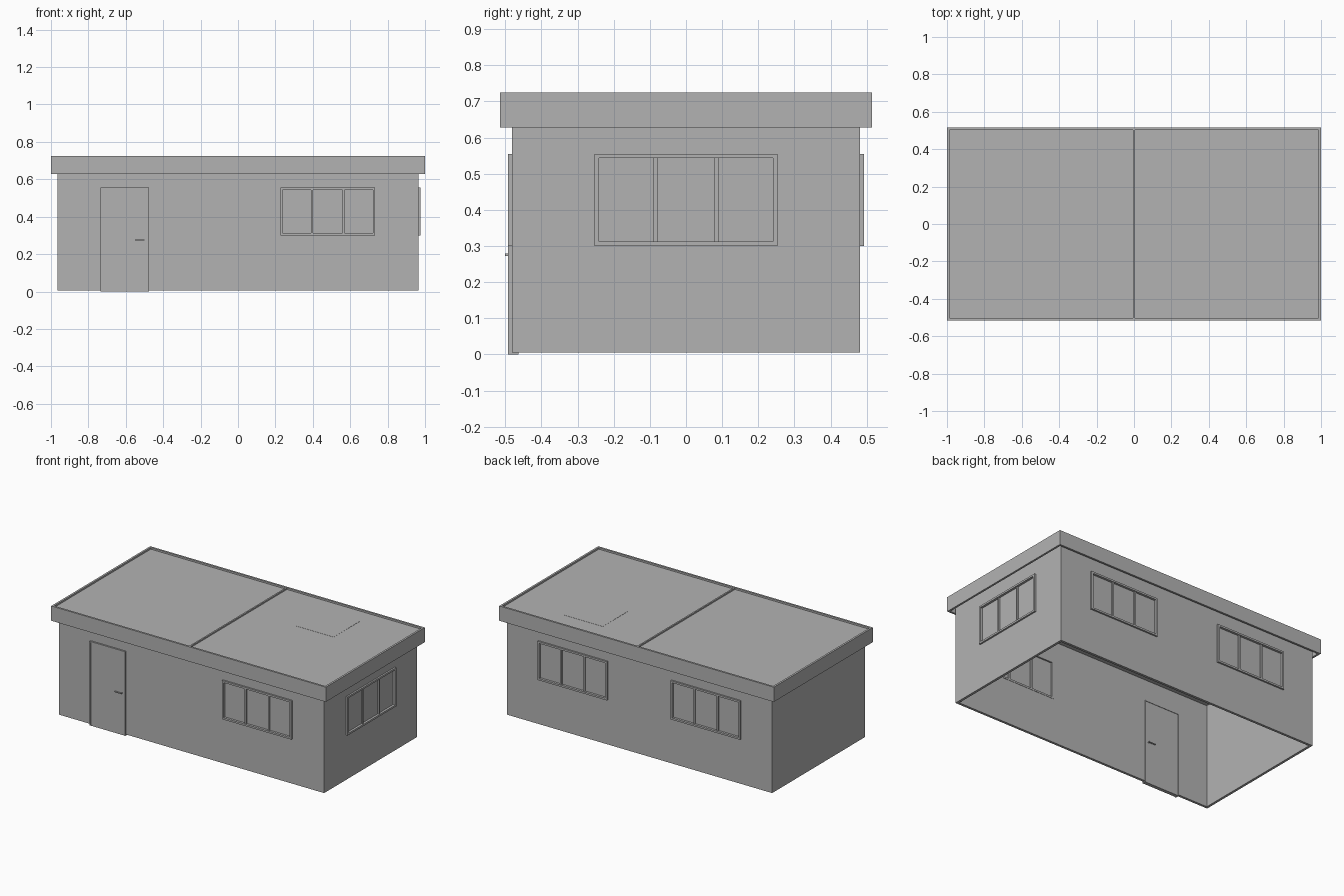
import bpy, bmesh
from math import pi
from mathutils import Matrix, Vector

if "Cube" in bpy.data.objects:
    bpy.data.objects.remove(bpy.data.objects["Cube"])

grey = bpy.data.materials.new("plain_grey")
grey.use_nodes = True
colour = (0.45, 0.45, 0.45, 1)
grey.diffuse_color = colour
grey.node_tree.nodes["Principled BSDF"].inputs["Base Color"].default_value = colour


def add_box(bm, lo, hi):
    """Add an axis-aligned box between two corners."""
    lo, hi = Vector(lo), Vector(hi)
    place = Matrix.Translation((lo + hi) / 2) @ Matrix.Diagonal((*(hi - lo), 1))
    bmesh.ops.create_cube(bm, size=1, matrix=place)


def build(name, boxes, location=(0, 0, 0), turn=0):
    """Make one object out of a list of boxes."""
    bm = bmesh.new()
    for lo, hi in boxes:
        add_box(bm, lo, hi)
    mesh = bpy.data.meshes.new(name)
    bm.to_mesh(mesh)
    bm.free()
    mesh.materials.append(grey)
    ob = bpy.data.objects.new(name, mesh)
    ob.matrix_world = Matrix.Translation(location) @ Matrix.Rotation(turn, 4, "Z")
    bpy.context.collection.objects.link(ob)
    return ob


def cut(target, cutter):
    """Subtract a cutter from the target and discard it."""
    mod = target.modifiers.new("opening", "BOOLEAN")
    mod.operation, mod.solver, mod.object = "DIFFERENCE", "EXACT", cutter
    bpy.context.view_layer.update()
    bpy.context.view_layer.objects.active = target
    bpy.ops.object.modifier_apply(modifier=mod.name)
    bpy.data.objects.remove(cutter)


def ring(w, d, t, z0, z1):
    """Four boxes around a rectangle of half width w and half depth d."""
    return [((-w, -d, z0), (w, -d + t, z1)), ((-w, d - t, z0), (w, d, z1)),
            ((-w, -d + t, z0), (-w + t, d - t, z1)),
            ((w - t, -d + t, z0), (w, d - t, z1))]


W, D, T = 0.965, 0.482, 0.016       # half width, half depth and thickness of walls
DECK = 0.714

# Walls: a shell open at the bottom
walls = build("walls", [((-W, -D, 0.006), (W, D, 0.7))])
cut(walls, build("room_cutter", [((-W + T, -D + T, -0.1), (W - T, D - T, 0.69))]))

# Windows: frame, two mullions and recessed panes, facing -y before turning
HALF, LOW, HIGH, RIM = 0.253, 0.3, 0.555, 0.012
OUT, IN = -0.011, T + 0.002


def window(name, location, turn):
    cut(walls, build("opening", [((-HALF + 0.005, -0.1, LOW + 0.005),
                                  (HALF - 0.005, 0.1, HIGH - 0.005))], location, turn))
    frame = [((-HALF, OUT, LOW), (HALF, IN, LOW + RIM)),
             ((-HALF, OUT, HIGH - RIM), (HALF, IN, HIGH))]
    for s in (-1, 1):
        x = s * (HALF - RIM / 2)
        frame.append(((x - RIM / 2, OUT, LOW + RIM), (x + RIM / 2, IN, HIGH - RIM)))
        x = s * HALF / 3
        frame.append(((x - 0.005, OUT + 0.005, LOW + RIM), (x + 0.005, IN, HIGH - RIM)))
    build(name + "_frame", frame, location, turn)
    build(name + "_panes", [((-HALF + RIM, 0.004, LOW + RIM),
                             (HALF - RIM, 0.008, HIGH - RIM))], location, turn)


window("front_window", (0.48, -D, 0), 0)
window("side_window", (W, 0, 0), pi / 2)
window("back_left_window", (0.485, D, 0), pi)
window("back_right_window", (-0.485, D, 0), pi)

# Door with a thin frame and a lever handle on both faces
L, R, TOP, F = -0.735, -0.477, 0.555, 0.006
cut(walls, build("opening", [((L + 0.002, -D - 0.1, -0.1), (R - 0.002, -D + 0.1, TOP - 0.002))]))
front, back = -D - 0.011, -D + T + 0.002
build("door_frame", [((L, front, 0), (L + F, back, TOP)),
                     ((R - F, front, 0), (R, back, TOP)),
                     ((L + F, front, TOP - F), (R - F, back, TOP))])
build("door", [((L + F, front + 0.003, 0), (R - F, back - 0.003, TOP - F))])
build("door_handle", [((-0.55, y - 0.003, 0.273), (-0.5, y + 0.003, 0.279))
                      for y in (front - 0.005, back + 0.005)]
      + [((-0.506, front - 0.003, 0.273), (-0.5, back + 0.003, 0.279))])

# Roof: hollow fascia, deck, centre seam and a flush hatch
build("roof_fascia", ring(1, 0.515, 0.013, 0.628, 0.725))
build("roof_deck", [((-0.99, -0.505, 0.698), (0.99, 0.505, DECK))])
build("roof_seam", [((-0.005, -0.502, DECK), (0.005, 0.502, 0.723))])
build("roof_hatch", [((0.34, 0.11, DECK - 0.005), (0.62, 0.38, DECK + 0.001))])
